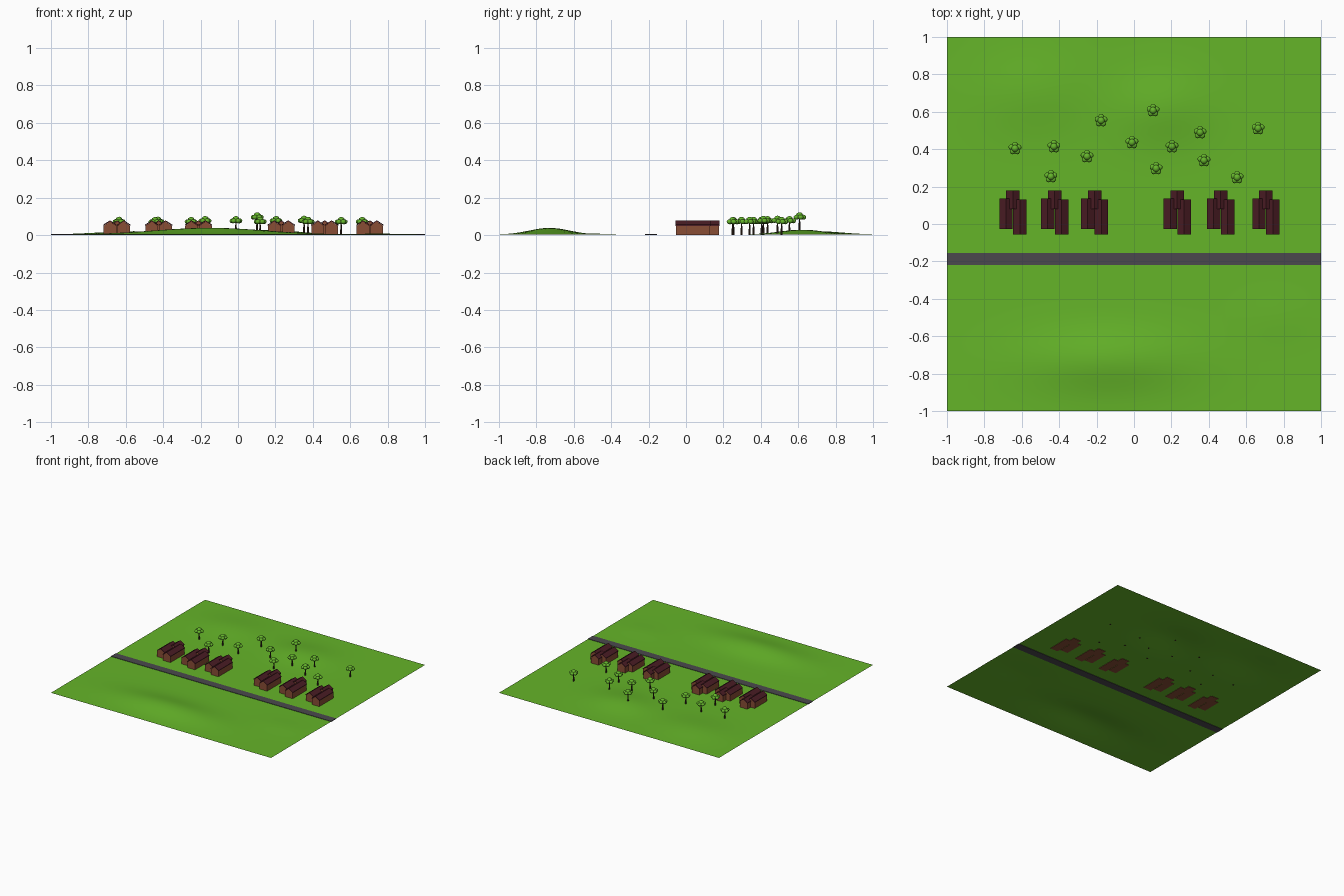
import bpy, bmesh, math
from mathutils import Matrix, Vector

if "Cube" in bpy.data.objects:
    bpy.data.objects.remove(bpy.data.objects["Cube"])


def material(name, rgb):
    m = bpy.data.materials.new(name)
    m.diffuse_color = (*rgb, 1)
    m.use_nodes = True
    m.node_tree.nodes["Principled BSDF"].inputs["Base Color"].default_value = m.diffuse_color
    return m


GRASS = material("grass", (0.13, 0.46, 0.022))
LEAF = material("leaf", (0.13, 0.46, 0.025))
BARK = material("bark", (0.04, 0.02, 0.012))
BRICK = material("brick", (0.25, 0.075, 0.035))
TILE = material("roof_tile", (0.07, 0.012, 0.018))
ASPHALT = material("asphalt", (0.07, 0.066, 0.075))


def make_mesh(name, bm, mat):
    bmesh.ops.recalc_face_normals(bm, faces=bm.faces)
    me = bpy.data.meshes.new(name)
    bm.to_mesh(me)
    bm.free()
    me.materials.append(mat)
    return me


def place(name, me, loc=(0, 0, 0), rot=0):
    ob = bpy.data.objects.new(name, me)
    ob.location = loc
    ob.rotation_euler.z = rot
    bpy.context.collection.objects.link(ob)
    return ob


def extrude_profile(bm, pts, y0, y1):
    """Extrude a closed x-z outline along y."""
    face = bm.faces.new([bm.verts.new((x, y0, z)) for x, z in pts])
    out = bmesh.ops.extrude_face_region(bm, geom=[face])
    verts = [g for g in out["geom"] if isinstance(g, bmesh.types.BMVert)]
    bmesh.ops.translate(bm, verts=verts, vec=(0, y1 - y0, 0))


# Rolling ground: low hills in front and behind, level around the road
HILLS = [(-0.15, -0.73, 0.036, 0.42, 0.15), (0.15, 0.62, 0.026, 0.24, 0.17),
         (-0.55, 0.70, 0.018, 0.28, 0.19), (0.75, -0.5, 0.005, 0.2, 0.12)]


def height(x, y):
    h = sum(a * math.exp(-((x - cx) / sx) ** 2 - ((y - cy) / sy) ** 2)
            for cx, cy, a, sx, sy in HILLS)
    return 0.003 + h


bm = bmesh.new()
bmesh.ops.create_grid(bm, x_segments=50, y_segments=50, size=1)
for v in bm.verts:
    v.co.z = height(v.co.x, v.co.y)
me = make_mesh("ground", bm, GRASS)
me.shade_smooth()
place("ground", me)

# Straight road across the plot
bm = bmesh.new()
bmesh.ops.create_cube(bm, size=1, matrix=Matrix.Translation((0, -0.188, 0.003))
                      @ Matrix.Diagonal((2, 0.064, 0.006, 1)))
place("road", make_mesh("road", bm, ASPHALT))

# Houses: three staggered gabled blocks (centre x, front y, back y)
BLOCKS = [(-0.037, -0.026, 0.135), (0.037, -0.055, 0.13), (0.0, 0.08, 0.178)]
EAVE, RIDGE, HALF, T = 0.05, 0.073, 0.034, 0.006
walls, roofs = bmesh.new(), bmesh.new()
for cx, y0, y1 in BLOCKS:
    extrude_profile(walls, [(cx - HALF, 0), (cx + HALF, 0), (cx + HALF, EAVE),
                            (cx, RIDGE), (cx - HALF, EAVE)], y0 + 0.002, y1 - 0.002)
    w = HALF + 0.002
    extrude_profile(roofs, [(cx - w, EAVE), (cx, RIDGE), (cx + w, EAVE),
                            (cx + w, EAVE + T), (cx, RIDGE + T),
                            (cx - w, EAVE + T)], y0, y1)
walls = make_mesh("house_walls", walls, BRICK)
roofs = make_mesh("house_roof", roofs, TILE)
for x in (-0.647, -0.424, -0.211, 0.231, 0.463, 0.705):
    place("house_walls", walls, (x, 0, 0))
    place("house_roof", roofs, (x, 0, 0))

# Trees: tapered trunk and a crown of rounded lobes
trunk = bmesh.new()
bmesh.ops.create_cone(trunk, cap_ends=True, segments=8, radius1=0.006, radius2=0.003,
                      depth=0.065, matrix=Matrix.Translation((0, 0, 0.0295)))
trunk = make_mesh("tree_trunk", trunk, BARK)
crown = bmesh.new()
lobes = [(Vector((0, 0, 0.078)), 0.019)]
for i in range(5):
    a = i * math.tau / 5 + 0.3
    lobes.append((Vector((0.020 * math.cos(a), 0.020 * math.sin(a), 0.068)), 0.0155))
for c, r in lobes:
    bmesh.ops.create_icosphere(crown, subdivisions=2, radius=r,
                               matrix=Matrix.Translation(c) @ Matrix.Diagonal((1, 1, 0.85, 1)))
crown = make_mesh("tree_crown", crown, LEAF)
crown.shade_smooth()

SPOTS = [(-0.636, 0.404), (-0.428, 0.414), (-0.444, 0.254), (-0.251, 0.361),
         (-0.176, 0.553), (-0.011, 0.436), (0.102, 0.607), (0.118, 0.297),
         (0.203, 0.414), (0.353, 0.489), (0.374, 0.34), (0.551, 0.249), (0.663, 0.511)]
for x, y in SPOTS:
    z = height(x, y)
    place("tree_trunk", trunk, (x, y, z))
    place("tree_crown", crown, (x, y, z))
